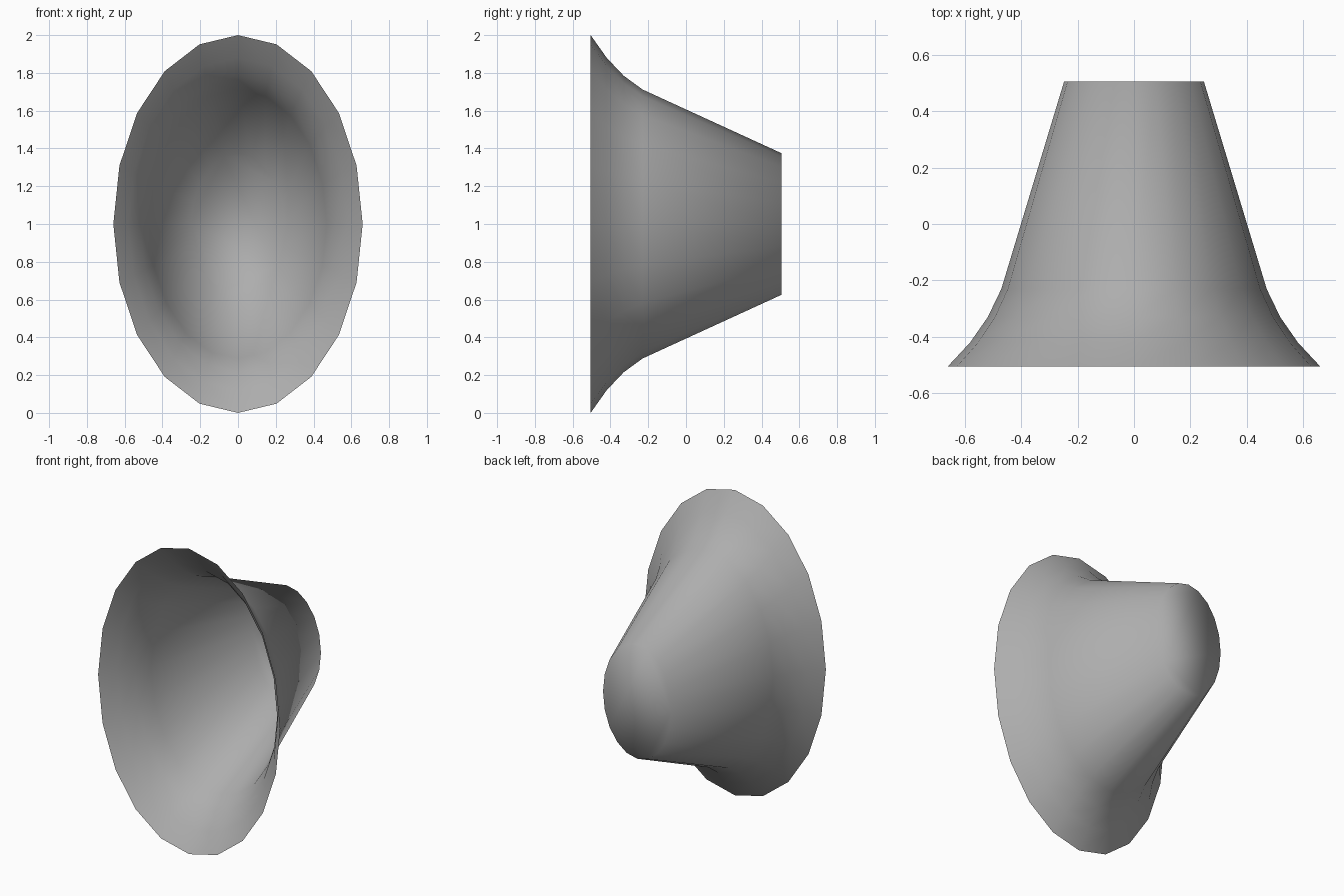
import bpy
import bmesh
from math import sin, cos, pi

cube = bpy.data.objects.get("Cube")
if cube:
    bpy.data.objects.remove(cube, do_unlink=True)

SIDES = 20
ASPECT = 0.66  # width of the oval against its height

# Profile from the flared mouth to the closed end: (y, half height)
PROFILE = [(-0.505, 1.0), (-0.42, 0.88), (-0.33, 0.785), (-0.23, 0.712), (0.505, 0.375)]

grey = bpy.data.materials.new("plain grey")
grey.use_nodes = True
colour = (0.42, 0.42, 0.42, 1)
grey.diffuse_color = colour
grey.node_tree.nodes["Principled BSDF"].inputs["Base Color"].default_value = colour


def oval(bm, y, radius):
    """One ring of the horn, standing upright at depth y."""
    angles = [2 * pi * i / SIDES for i in range(SIDES)]
    return [bm.verts.new((ASPECT * radius * sin(a), y, 1 + radius * cos(a))) for a in angles]


# Flared oval horn: open at the front, capped at the back
bm = bmesh.new()
rings = [oval(bm, y, radius) for y, radius in PROFILE]
for a, b in zip(rings, rings[1:]):
    for i in range(SIDES):
        j = (i + 1) % SIDES
        bm.faces.new((a[i], a[j], b[j], b[i]))
cap = bm.faces.new(rings[-1])
bmesh.ops.recalc_face_normals(bm, faces=bm.faces)
cap.normal_update()
if cap.normal.y < 0:
    bmesh.ops.reverse_faces(bm, faces=bm.faces)

# The shading rolls smoothly over the end cap as well
for face in bm.faces:
    face.smooth = True

mesh = bpy.data.meshes.new("flared_horn")
bm.to_mesh(mesh)
bm.free()
mesh.materials.append(grey)
horn = bpy.data.objects.new("flared_horn", mesh)
bpy.context.collection.objects.link(horn)
